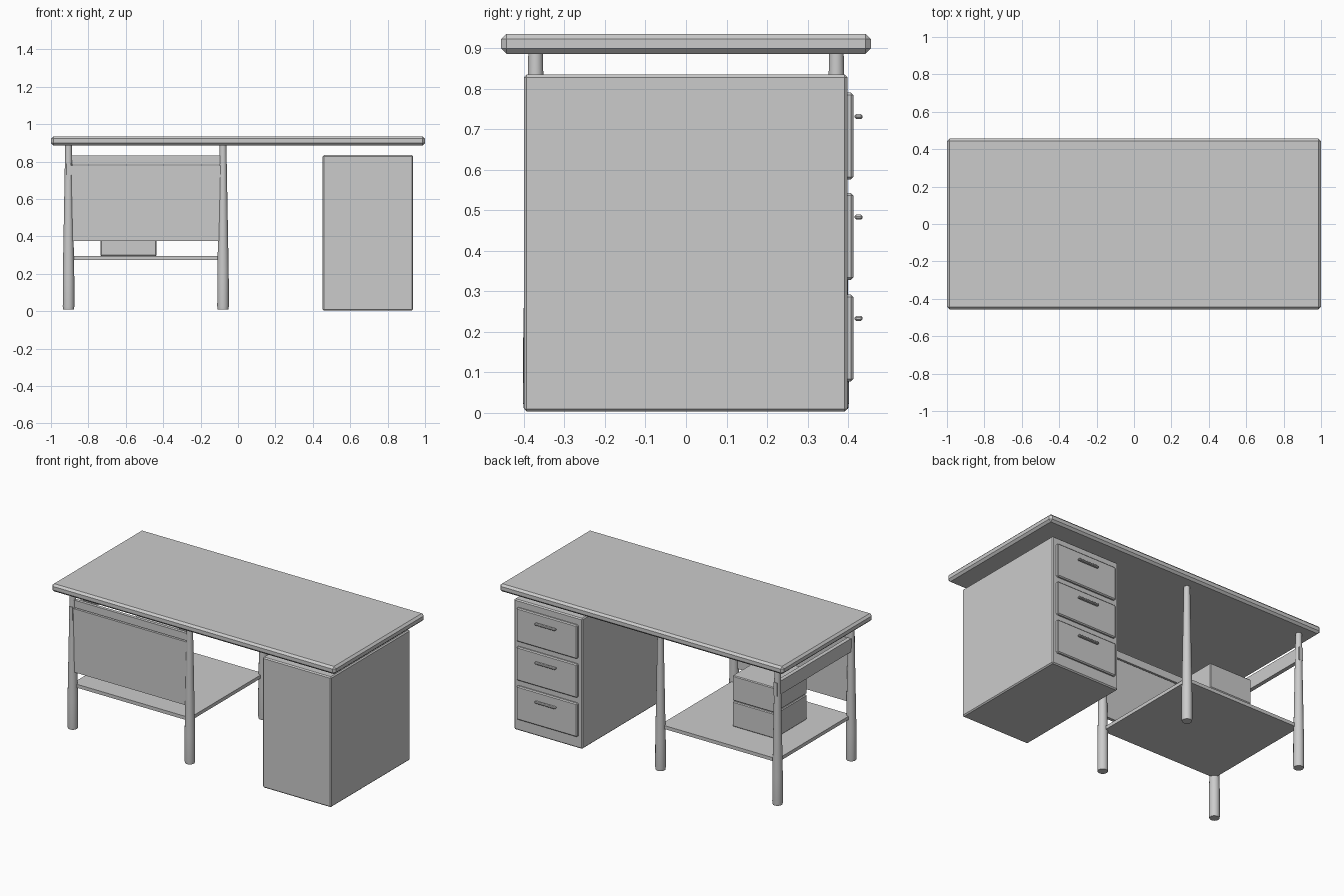
import bpy, bmesh, math

if "Cube" in bpy.data.objects:
    bpy.data.objects.remove(bpy.data.objects["Cube"])

grey = bpy.data.materials.new("light_grey")
grey.diffuse_color = (0.6, 0.6, 0.6, 1)
grey.use_nodes = True
grey.node_tree.nodes["Principled BSDF"].inputs["Base Color"].default_value = grey.diffuse_color


def finish(name, bm):
    mesh = bpy.data.meshes.new(name)
    bm.to_mesh(mesh)
    bm.free()
    mesh.materials.append(grey)
    obj = bpy.data.objects.new(name, mesh)
    bpy.context.collection.objects.link(obj)
    return obj


def box(name, x, y, z, chamfer=0.0):
    """Box from (min, max) ranges with optional chamfered edges."""
    bm = bmesh.new()
    bmesh.ops.create_cube(bm, size=1)
    for v in bm.verts:
        v.co = [r[0] if c < 0 else r[1] for c, r in zip(v.co, (x, y, z))]
    if chamfer:
        bmesh.ops.bevel(bm, geom=bm.edges[:], offset=chamfer, segments=1,
                        affect='EDGES', profile=0.5)
    return finish(name, bm)


def leg(name, x, y, sides=24):
    """Round tapered leg with a softened foot, made of stacked rings."""
    bm = bmesh.new()
    rings = []
    for z, r in ((0.01, 0.029), (0.025, 0.031), (0.19, 0.0305), (0.89, 0.018)):
        rings.append([bm.verts.new((x + r * math.cos(i * math.tau / sides),
                                    y + r * math.sin(i * math.tau / sides), z))
                      for i in range(sides)])
    for a, b in zip(rings, rings[1:]):
        for i in range(sides):
            j = (i + 1) % sides
            bm.faces.new((a[i], a[j], b[j], b[i]))
    bm.faces.new(rings[0][::-1])
    bm.faces.new(rings[-1])
    for f in bm.faces:
        f.smooth = len(f.verts) == 4
    return finish(name, bm)


LEFT, MID, LEG_Y = -0.906, -0.08, 0.371

# Table top
box("table_top", (-1, 1), (-0.456, 0.456), (0.886, 0.935), 0.013)

# Drawer cabinet, with drawers facing the back
box("cabinet", (0.453, 0.936), (-0.4, 0.398), (0.003, 0.835), 0.007)
for i, z in enumerate((0.185, 0.435, 0.683)):
    box(f"drawer_front_{i + 1}", (0.48, 0.909), (0.39, 0.413),
        (z - 0.107, z + 0.107), 0.006)
    box(f"drawer_handle_{i + 1}", (0.62, 0.768), (0.416, 0.436),
        (z + 0.042, z + 0.054), 0.004)

# Four legs
for xn, x in (("left", LEFT), ("middle", MID)):
    for yn, y in (("front", -LEG_Y), ("back", LEG_Y)):
        leg(f"{yn}_{xn}_leg", x, y)

# Rails, front panel and shelf between the legs
box("side_rail", (-0.918, -0.893), (-0.3935, 0.3935), (0.705, 0.79))
box("front_rail", (LEFT, MID), (-0.38, -0.36), (0.785, 0.832))
box("front_panel", (LEFT, MID), (-0.386, -0.366), (0.375, 0.78))
box("shelf", (LEFT, MID), (-LEG_Y, LEG_Y), (0.273, 0.295))

# Two stacked storage boxes on the shelf
box("lower_box", (-0.735, -0.435), (-0.17, 0.155), (0.295, 0.455), 0.005)
box("upper_box", (-0.735, -0.435), (-0.17, 0.155), (0.46, 0.62), 0.005)
